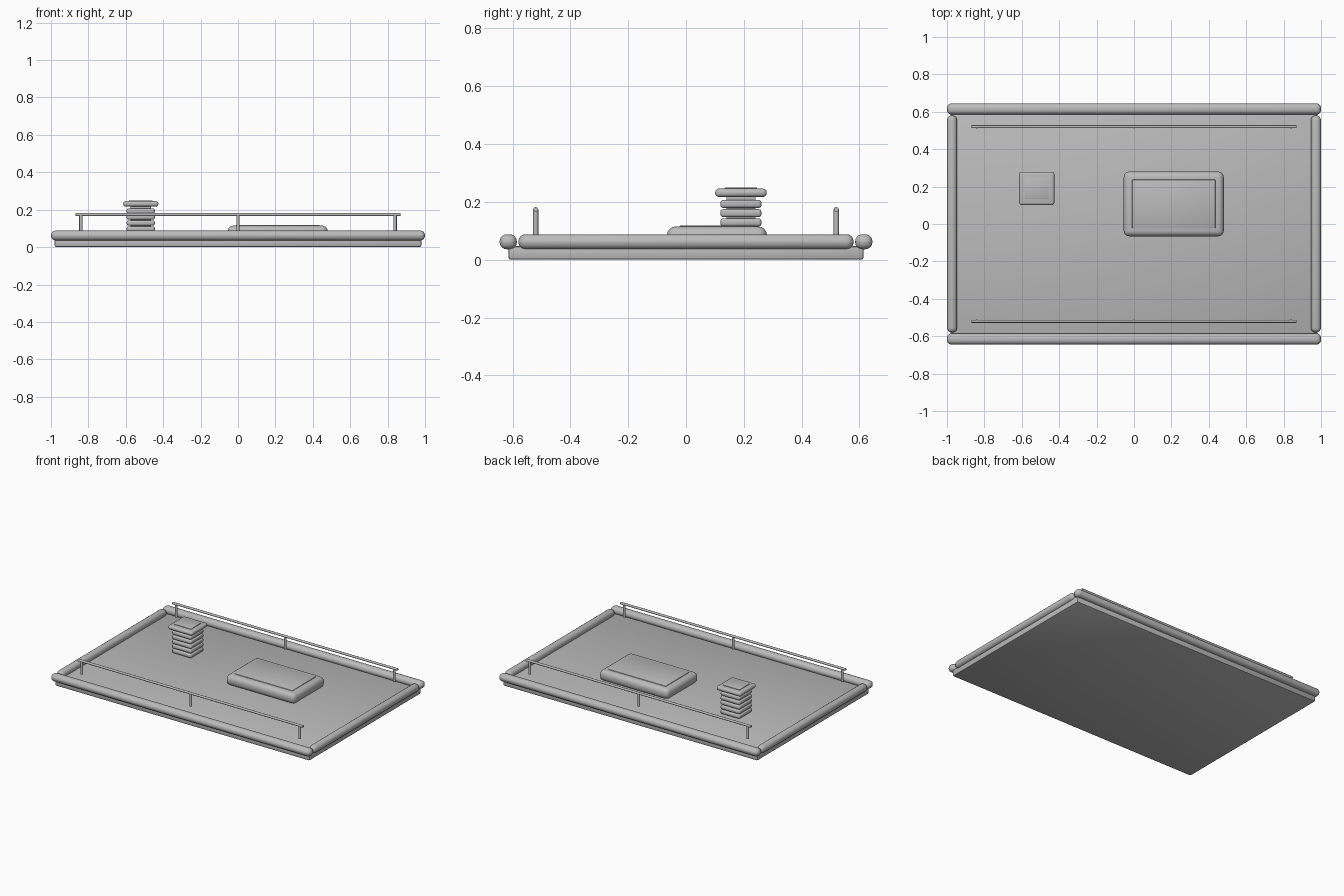
import bpy
import math

cube = bpy.data.objects.get("Cube")
if cube:
    bpy.data.objects.remove(cube, do_unlink=True)

grey = bpy.data.materials.new("plain_grey")
grey.use_nodes = True
COLOUR = (0.5, 0.5, 0.5, 1)
grey.diffuse_color = COLOUR
grey.node_tree.nodes["Principled BSDF"].inputs["Base Color"].default_value = COLOUR


def finish(obj, name):
    obj.name = name
    obj.data.materials.append(grey)
    bpy.ops.object.shade_smooth_by_angle(angle=math.radians(35))
    return obj


def box(name, low, high, bevel=0.0, segments=4):
    """Box between two corners, with its edges rounded."""
    centre = [(a + b) / 2 for a, b in zip(low, high)]
    bpy.ops.mesh.primitive_cube_add(size=1, location=centre)
    obj = bpy.context.object
    obj.scale = [b - a for a, b in zip(low, high)]
    bpy.ops.object.transform_apply(location=False, rotation=False, scale=True)
    if bevel:
        mod = obj.modifiers.new("rounding", "BEVEL")
        mod.width = bevel
        mod.segments = segments
        mod.limit_method = "NONE"
        bpy.ops.object.modifier_apply(modifier=mod.name)
    return finish(obj, name)


def rod(name, centre, radius, length, along_x=False):
    turn = (0, math.pi / 2, 0) if along_x else (0, 0, 0)
    bpy.ops.mesh.primitive_cylinder_add(vertices=16, radius=radius, depth=length,
                                        location=centre, rotation=turn)
    return finish(bpy.context.object, name)


# Flat roof slab
DECK = 0.047
box("roof_slab", (-0.98, -0.614, 0), (0.98, 0.614, DECK), 0.008, 2)

# Rounded edge trims and side rails, mirrored
for side, y_name, x_name in ((-1, "front", "right"), (1, "back", "left")):
    y = 0.615 * side
    box(y_name + "_trim", (-1, y - 0.03, 0.036), (1, y + 0.03, 0.088), 0.025)
    x = 0.973 * side
    box(x_name + "_trim", (x - 0.027, -0.58, 0.036), (x + 0.027, 0.58, 0.088), 0.025)
    y = 0.52 * side
    rod(y_name + "_rail", (0, y, 0.174), 0.008, 1.735, True)
    for i, px in enumerate((-0.84, 0, 0.84)):
        rod(f"{y_name}_rail_post_{i + 1}", (px, y, 0.129), 0.009, 0.09)

# Roof hatch with a thin lid panel
box("hatch", (-0.055, -0.066, DECK - 0.005), (0.48, 0.28, 0.115), 0.03)
box("hatch_panel", (-0.01, -0.022, 0.11), (0.435, 0.237, 0.119), 0.003, 2)

# Ribbed vent stack with a wide cap
VX, VY = -0.52, 0.19
for i in range(5):
    z = 0.065 + 0.032 * i
    box(f"vent_rib_{i + 1}", (VX - 0.075, VY - 0.071, z - 0.014),
        (VX + 0.075, VY + 0.071, z + 0.014), 0.01, 3)
box("vent_core", (VX - 0.055, VY - 0.05, DECK), (VX + 0.055, VY + 0.05, 0.225))
box("vent_cap", (VX - 0.094, VY - 0.089, 0.217), (VX + 0.094, VY + 0.089, 0.246), 0.013)
box("vent_cap_panel", (VX - 0.064, VY - 0.056, 0.243), (VX + 0.064, VY + 0.056, 0.25), 0.002, 2)
